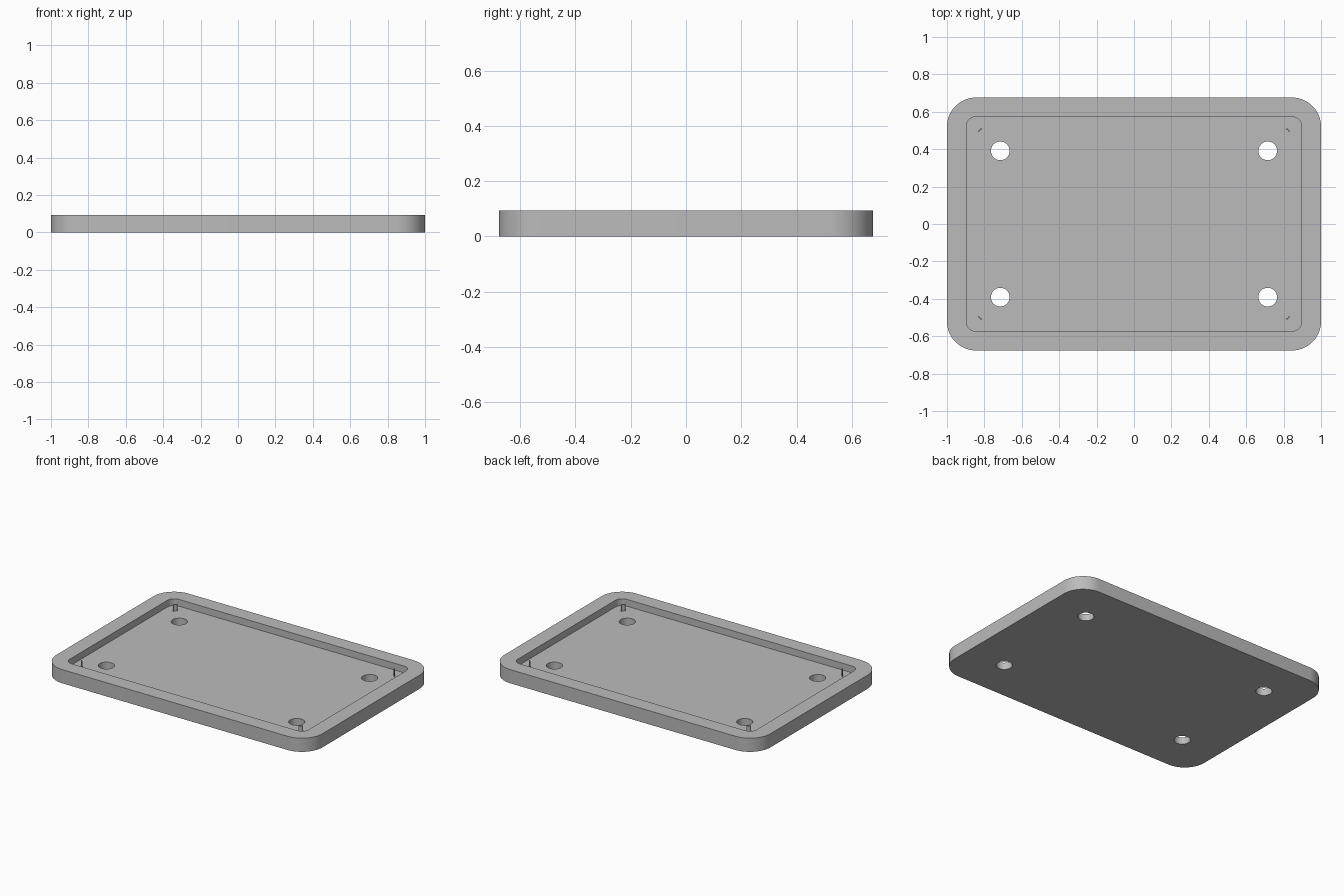
import bpy, bmesh, math

if "Cube" in bpy.data.objects:
    bpy.data.objects.remove(bpy.data.objects["Cube"])

HEIGHT, FLOOR = 0.093, 0.047
HOLE_X, HOLE_Y, HOLE_R = 0.715, 0.391, 0.05

grey = bpy.data.materials.new("plain_grey")
grey.use_nodes = True
colour = (0.5, 0.5, 0.5, 1)
grey.diffuse_color = colour
grey.node_tree.nodes["Principled BSDF"].inputs["Base Color"].default_value = colour


def arc(cx, cy, r, start, end, steps):
    """Points along a circular arc, angles in degrees."""
    angles = [math.radians(start + (end - start) * i / steps) for i in range(steps + 1)]
    return [(cx + r * math.cos(a), cy + r * math.sin(a)) for a in angles]


def rounded_rect(hx, hy, r, steps=14):
    points = []
    for i, (sx, sy) in enumerate([(1, 1), (-1, 1), (-1, -1), (1, -1)]):
        points += arc(sx * (hx - r), sy * (hy - r), r, 90 * i, 90 * i + 90, steps)
    return points


def prism(name, outline, z0, z1):
    """Extrude a closed outline from z0 up to z1."""
    bm = bmesh.new()
    base = bm.faces.new([bm.verts.new((x, y, z0)) for x, y in outline])
    top = bmesh.ops.extrude_face_region(bm, geom=[base])["geom"]
    verts = [v for v in top if isinstance(v, bmesh.types.BMVert)]
    bmesh.ops.translate(bm, verts=verts, vec=(0, 0, z1 - z0))
    bmesh.ops.recalc_face_normals(bm, faces=bm.faces[:])
    mesh = bpy.data.meshes.new(name)
    bm.to_mesh(mesh)
    bm.free()
    mesh.materials.append(grey)
    obj = bpy.data.objects.new(name, mesh)
    bpy.context.collection.objects.link(obj)
    return obj


def select_only(obj):
    bpy.ops.object.select_all(action="DESELECT")
    obj.select_set(True)
    bpy.context.view_layer.objects.active = obj


def cut(target, cutter):
    """Subtract the cutter for good, then discard it."""
    cutter.hide_render = True
    mod = target.modifiers.new("cut", "BOOLEAN")
    mod.operation, mod.solver, mod.object = "DIFFERENCE", "EXACT", cutter
    select_only(target)
    bpy.ops.object.modifier_apply(modifier=mod.name)
    bpy.data.objects.remove(cutter)


# Rounded tray with a shallow recess
tray = prism("tray", rounded_rect(1.0, 0.676, 0.155), 0, HEIGHT)
cut(tray, prism("recess_cutter", rounded_rect(0.896, 0.573, 0.05), FLOOR, HEIGHT + 0.1))

corners = [("front_right", -1, -1), ("front_left", 1, -1),
           ("back_right", -1, 1), ("back_left", 1, 1)]
for label, sx, sy in corners:
    # Through hole near each corner
    hole = arc(sx * HOLE_X, sy * HOLE_Y, HOLE_R, 0, 360, 40)[:-1]
    cut(tray, prism("hole_cutter", hole, -0.1, HEIGHT + 0.1))

    # Thin curved sliver standing on the floor beyond the hole
    outer = arc(0.808, 0.486, 0.026, 12, 78, 6)
    inner = arc(0.808, 0.486, 0.021, 78, 12, 6)
    sliver = [(sx * x, sy * y) for x, y in outer + inner]
    post = prism(label + "_corner_sliver", sliver, FLOOR - 0.005, HEIGHT)
    select_only(post)
    bpy.ops.object.shade_smooth_by_angle(angle=math.radians(30))

select_only(tray)
bpy.ops.object.shade_smooth_by_angle(angle=math.radians(30))
